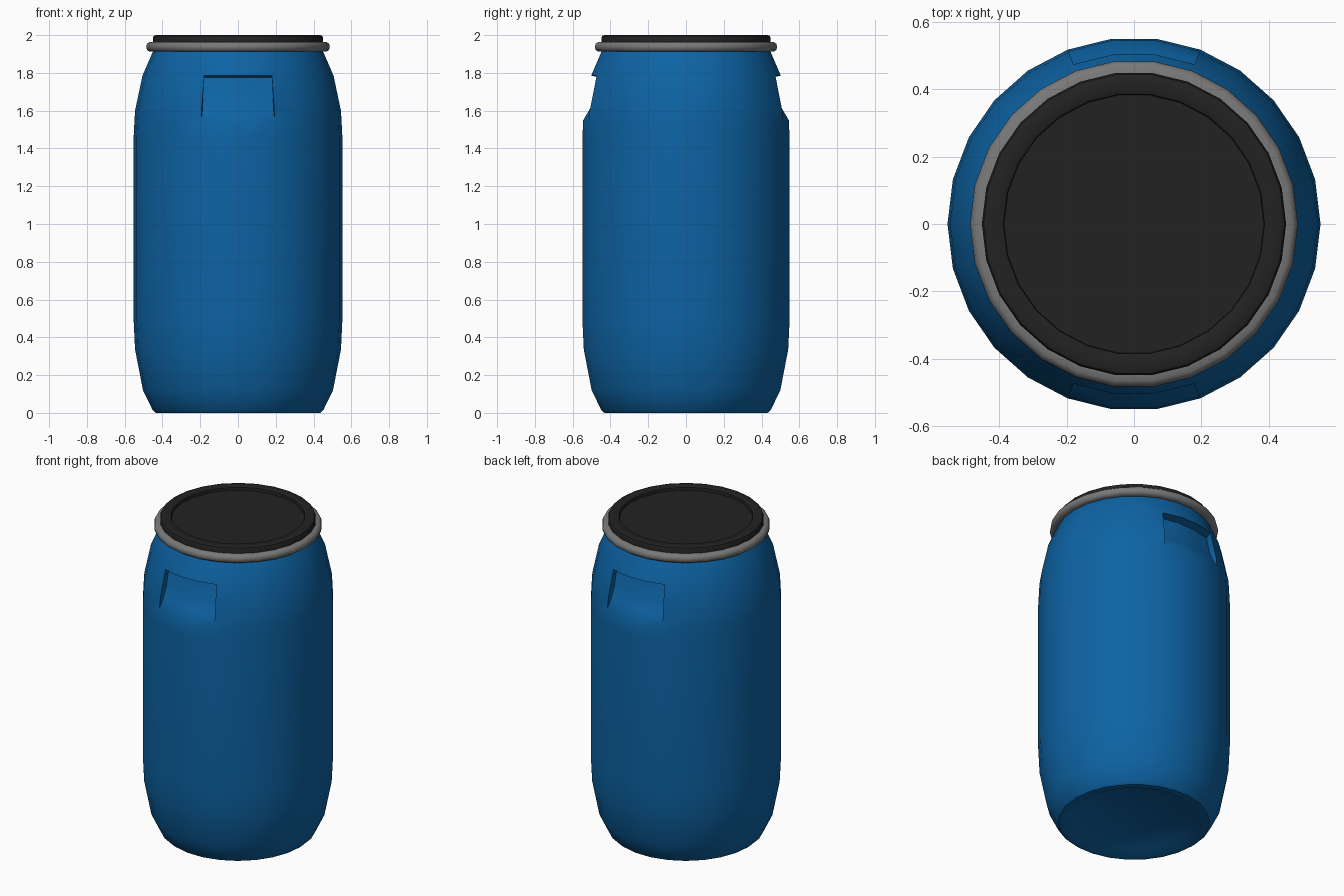
import bpy
import bmesh
from math import cos, sin, pi, radians

SEGMENTS = 26

if "Cube" in bpy.data.objects:
    bpy.data.objects.remove(bpy.data.objects["Cube"])


def make_material(name, color, roughness=0.6):
    mat = bpy.data.materials.new(name)
    mat.use_nodes = True
    mat.diffuse_color = (*color, 1)
    bsdf = mat.node_tree.nodes["Principled BSDF"]
    bsdf.inputs["Base Color"].default_value = (*color, 1)
    bsdf.inputs["Roughness"].default_value = roughness
    return mat


def polar(r, i, z):
    a = 2 * pi * i / SEGMENTS
    return (r * cos(a), r * sin(a), z)


def lathe(bm, profile, closed=False):
    """Revolve (radius, height) points; returns the rings of vertices."""
    rings = []
    for r, z in profile:
        if r == 0:
            rings.append([bm.verts.new((0, 0, z))] * SEGMENTS)
        else:
            rings.append([bm.verts.new(polar(r, i, z)) for i in range(SEGMENTS)])
    pairs = list(zip(rings, rings[1:]))
    if closed:
        pairs.append((rings[-1], rings[0]))
    for low, high in pairs:
        for i in range(SEGMENTS):
            j = (i + 1) % SEGMENTS
            corners = dict.fromkeys((low[i], low[j], high[j], high[i]))
            bm.faces.new(list(corners))
    return rings


def finish(bm, name, mat, angle):
    bmesh.ops.recalc_face_normals(bm, faces=bm.faces)
    mesh = bpy.data.meshes.new(name)
    bm.to_mesh(mesh)
    bm.free()
    mesh.materials.append(mat)
    obj = bpy.data.objects.new(name, mesh)
    bpy.context.collection.objects.link(obj)
    bpy.ops.object.select_all(action="DESELECT")
    obj.select_set(True)
    bpy.context.view_layer.objects.active = obj
    bpy.ops.object.shade_smooth_by_angle(angle=radians(angle))
    return obj


blue = make_material("blue plastic", (0.004, 0.125, 0.37))
black = make_material("black plastic", (0.016, 0.016, 0.016))
steel = make_material("grey steel", (0.19, 0.19, 0.19))

# Drum body with a recessed base
HAND_LOW, HAND_HIGH = 1.55, 1.785
body_profile = [
    (0, 0.035), (0.34, 0.03), (0.395, 0.0), (0.435, 0.0), (0.452, 0.015),
    (0.503, 0.12), (0.545, 0.335), (0.553, 0.5), (0.553, 1.45),
    (0.548, HAND_LOW), (0.545, 1.6), (0.506, HAND_HIGH), (0.452, 1.91), (0.44, 1.93),
]
bm = bmesh.new()
rings = lathe(bm, body_profile)
low = [z for r, z in body_profile].index(HAND_LOW)
high = [z for r, z in body_profile].index(HAND_HIGH)


# Hand grips: open a window in the wall and line it with a sloping pocket
def hand_grip(bm, columns):
    window = set()
    for row in range(low, high):
        for i in columns[:-1]:
            corners = {rings[row][i], rings[row][i + 1],
                       rings[row + 1][i], rings[row + 1][i + 1]}
            window |= {f for f in rings[row][i].link_faces if set(f.verts) == corners}
    bmesh.ops.delete(bm, geom=list(window), context="FACES_ONLY")
    floor = [[rings[low][i] for i in columns]]
    for r, z in ((0.518, 1.6), (0.482, 1.67), (0.455, 1.775)):
        floor.append([bm.verts.new(polar(r, i, z)) for i in columns])
    # Keep the pocket walls square to the front
    for row in floor[1:]:
        for k, end in ((0, columns[0]), (-1, columns[-1])):
            row[k].co.x = rings[low][end].co.x * 0.97
    for a, b in zip(floor, floor[1:]):
        for k in range(len(columns) - 1):
            bm.faces.new((a[k], a[k + 1], b[k + 1], b[k]))
    # Overhanging lip
    for k in range(len(columns) - 1):
        i = columns[k]
        bm.faces.new((floor[-1][k], floor[-1][k + 1], rings[high][i + 1], rings[high][i]))
    # Side walls
    for k, i in ((0, columns[0]), (-1, columns[-1])):
        outer = [rings[row][i] for row in range(low, high + 1)]
        inner = [row[k] for row in floor[1:]]
        wall = bm.faces.new(outer + inner[::-1])
        bmesh.ops.triangulate(bm, faces=[wall])


for first in (5, 18):
    hand_grip(bm, list(range(first, first + 4)))
finish(bm, "drum_body", blue, 35)

# Clamp ring around the mouth
bm = bmesh.new()
lathe(bm, [(0.44, 1.912), (0.468, 1.912), (0.482, 1.922), (0.486, 1.938),
           (0.482, 1.954), (0.468, 1.964), (0.44, 1.964)], closed=True)
finish(bm, "clamp_ring", steel, 50)

# Lid with a raised rim and sunken centre
bm = bmesh.new()
lathe(bm, [(0, 1.94), (0.45, 1.94), (0.451, 1.985), (0.446, 1.996), (0.436, 2.0),
           (0.394, 2.0), (0.387, 1.996), (0.385, 1.978), (0, 1.978)])
finish(bm, "lid", black, 35)
